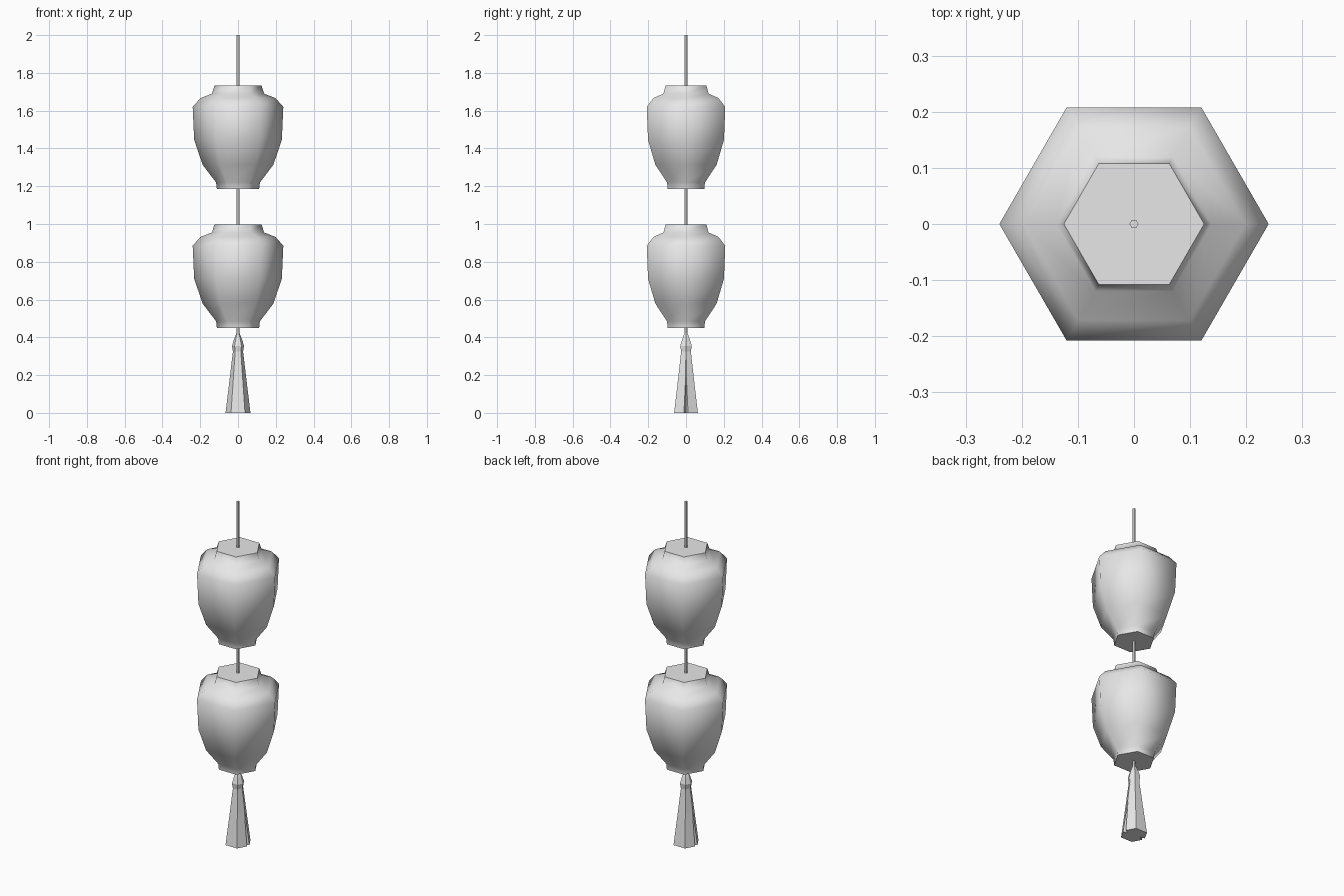
import bpy, bmesh, math

old = bpy.data.objects.get("Cube")
if old:
    bpy.data.objects.remove(old, do_unlink=True)

# Single plain grey
grey = bpy.data.materials.new("plain grey")
grey.use_nodes = True
colour = (0.8, 0.8, 0.8, 1)
grey.diffuse_color = colour
grey.node_tree.nodes["Principled BSDF"].inputs["Base Color"].default_value = colour


def hexagon(radius):
    """Six corners with two of them on the x axis."""
    return [(radius * math.cos(i * math.pi / 3), radius * math.sin(i * math.pi / 3))
            for i in range(6)]


def loft(name, sections, smooth=False):
    """Skin a stack of (outline, z) sections from the bottom up and cap both ends."""
    bm = bmesh.new()
    rings = [[bm.verts.new((x, y, z)) for x, y in outline] for outline, z in sections]
    n = len(rings[0])
    for low, high in zip(rings, rings[1:]):
        for i in range(n):
            j = (i + 1) % n
            bm.faces.new((low[i], low[j], high[j], high[i])).smooth = smooth
    for cap in (bm.faces.new(rings[0][::-1]), bm.faces.new(rings[-1])):
        for edge in cap.edges:
            edge.smooth = False
    bmesh.ops.remove_doubles(bm, verts=bm.verts, dist=0.0002)
    mesh = bpy.data.meshes.new(name)
    bm.to_mesh(mesh)
    bm.free()
    mesh.materials.append(grey)
    obj = bpy.data.objects.new(name, mesh)
    bpy.context.collection.objects.link(obj)
    return obj


# Two identical lanterns: (radius, height above the lantern's base)
lantern_profile = [(0.112, 0), (0.116, 0.035), (0.187, 0.128), (0.232, 0.26),
                   (0.24, 0.435), (0.198, 0.482), (0.138, 0.505), (0.125, 0.547)]
for name, base in (("lower_lantern", 0.45), ("upper_lantern", 1.185)):
    loft(name, [(hexagon(r), base + h) for r, h in lantern_profile], smooth=True)

# Hanging cord, running through both lanterns down to the tassel
loft("cord", [(hexagon(0.008), 0.40), (hexagon(0.008), 2.0)])


def tassel_outline(radius, gap, depth):
    """Hexagon whose two side corners are split by a slit."""
    x, y = 0.56 * radius, 0.95 * radius
    half = [(radius - depth, 0), (radius, gap), (x, y), (-x, y), (-radius, gap)]
    return half + [(-px, -py) for px, py in half]


# Tassel: flared skirt with side slits, narrow neck, small knot
loft("tassel", [
    (tassel_outline(0.066, 0.011, 0.025), 0),
    (tassel_outline(0.043, 0.002, 0.002), 0.19),
    (tassel_outline(0.027, 0.001, 0), 0.325),
    (tassel_outline(0.032, 0.001, 0), 0.355),
    (tassel_outline(0.021, 0.001, 0), 0.39),
    (tassel_outline(0.007, 0.001, 0), 0.425),
])
